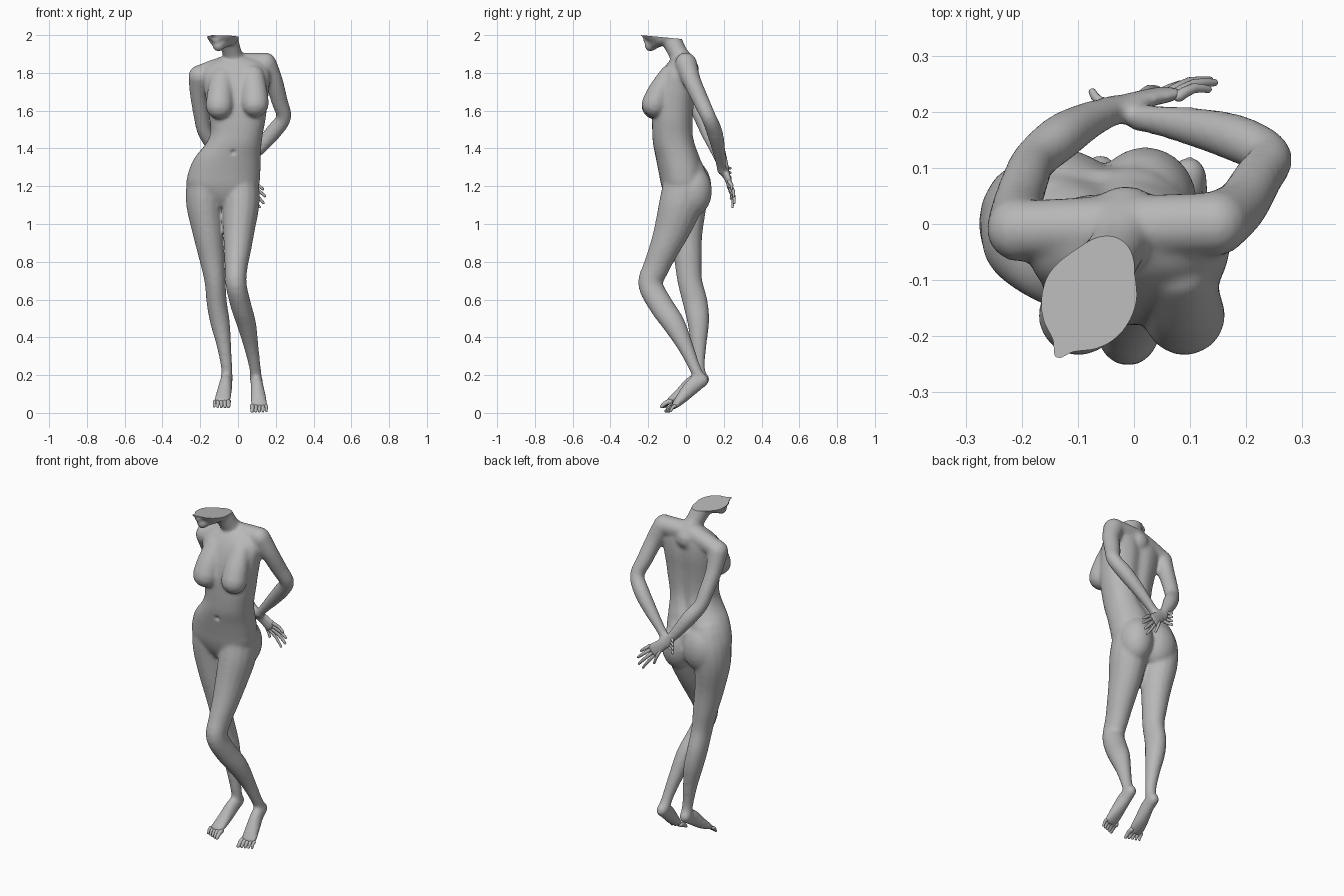
import bpy, bmesh, math
from mathutils import Vector, Matrix

stone = bpy.data.materials.new("grey_stone")
stone.diffuse_color = (0.48, 0.48, 0.48, 1)


def catmull(rows, n):
    """Smoothly interpolate rows of numbers, n steps per span."""
    P = [rows[0]] + rows + [rows[-1]]
    out = []
    for i in range(1, len(P) - 2):
        for k in range(n):
            t = k / n
            out.append([0.5 * (2 * b + (c - a) * t + (2 * a - 5 * b + 4 * c - d) * t * t
                        + (3 * b - a - 3 * c + d) * t ** 3)
                        for a, b, c, d in zip(P[i - 1], P[i], P[i + 1], P[i + 2])])
    return out + [list(rows[-1])]


def skin(bm, rings):
    """Bridge rings of points and cap both ends."""
    vs = [[bm.verts.new(p) for p in r] for r in rings]
    n = len(vs[0])
    for a, b in zip(vs, vs[1:]):
        for i in range(n):
            j = (i + 1) % n
            bm.faces.new((a[i], a[j], b[j], b[i]))
    bm.faces.new(vs[0][::-1])
    bm.faces.new(vs[-1])


def ball(bm, c, r, turn=0):
    m = Matrix.Translation(c) @ Matrix.Rotation(turn, 4, 'Z') @ Matrix.Diagonal((*r, 1))
    bmesh.ops.create_uvsphere(bm, u_segments=20, v_segments=12, radius=1, matrix=m)


def tube(bm, rows, ref=(0, 1, 0), n=4, seg=16):
    """Rows are x, y, z, half width, half thickness (measured along ref); ends rounded."""
    rows = catmull([list(r) + ([r[3]] if len(r) == 4 else []) for r in rows], n)
    pts = [Vector(r[:3]) for r in rows]
    rings, last = [], len(rows) - 1
    for i, r in enumerate(rows):
        t = (pts[min(i + 1, last)] - pts[max(i - 1, 0)]).normalized()
        side = t.cross(Vector(ref)).normalized()
        up = side.cross(t)
        # extra shrinking rings form the rounded ends
        steps = [(0, 1)]
        if i == 0:
            steps = [(-math.sin(a), math.cos(a)) for a in (1.4, 0.95, 0.5, 0)]
        if i == last:
            steps = [(math.sin(a), math.cos(a)) for a in (0, 0.5, 0.95, 1.4)]
        for s, k in steps:
            c = pts[i] + t * s * min(r[3], r[4])
            rings.append([c + side * r[3] * k * math.cos(2 * math.pi * j / seg)
                          + up * r[4] * k * math.sin(2 * math.pi * j / seg) for j in range(seg)])
    skin(bm, rings)


def finish(name, bm):
    bmesh.ops.recalc_face_normals(bm, faces=bm.faces)
    me = bpy.data.meshes.new(name)
    bm.to_mesh(me)
    bm.free()
    ob = bpy.data.objects.new(name, me)
    bpy.context.collection.objects.link(ob)
    me.materials.append(stone)
    bpy.ops.object.select_all(action='DESELECT')
    ob.select_set(True)
    bpy.context.view_layer.objects.active = ob
    return ob


body = bmesh.new()

# trunk: z, left, right, front, back; a groove runs down the spine
trunk = [(1.09, -0.14, -0.03, -0.075, 0.05), (1.14, -0.2, 0.05, -0.108, 0.08),
         (1.2, -0.268, 0.108, -0.13, 0.1),
         (1.27, -0.264, 0.118, -0.144, 0.1), (1.35, -0.23, 0.12, -0.16, 0.078),
         (1.42, -0.174, 0.124, -0.174, 0.052), (1.48, -0.147, 0.132, -0.178, 0.04),
         (1.55, -0.15, 0.145, -0.18, 0.04), (1.63, -0.164, 0.155, -0.178, 0.046),
         (1.72, -0.18, 0.165, -0.16, 0.056), (1.80, -0.188, 0.168, -0.13, 0.056),
         (1.855, -0.14, 0.13, -0.095, 0.045), (1.885, -0.08, 0.06, -0.06, 0.03)]
rings = []
for z, x0, x1, y0, y1 in catmull([list(r) for r in trunk], 4):
    ring = []
    for j in range(48):
        a = 2 * math.pi * j / 48
        c, s = math.cos(a), math.sin(a)
        groove = 0.016 * math.exp(-(c / 0.15) ** 2) if s > 0 and z > 1.3 else 0
        c, s = math.copysign(abs(c) ** 0.85, c), math.copysign(abs(s) ** 0.85, s)
        ring.append(((x0 + x1) / 2 + (x1 - x0) / 2 * c,
                     (y0 + y1) / 2 + (y1 - y0) / 2 * s - groove, z))
    rings.append(ring)
skin(body, rings)

# chest: round below, sloping up toward the collar
for x, z in ((-0.098, 1.624), (0.09, 1.634)):
    tube(body, [(x, -0.166, z, 0.074, 0.07), (x * 0.95, -0.137, z + 0.07, 0.07, 0.064),
                (x * 0.85, -0.095, z + 0.16, 0.06, 0.045)])

# hips
ball(body, (-0.135, 0.035, 1.195), (0.115, 0.1, 0.14))
ball(body, (0.02, 0.038, 1.175), (0.093, 0.1, 0.135))

# shoulder line and neck
tube(body, [(-0.2, -0.01, 1.79, 0.053), (-0.03, -0.005, 1.845, 0.056), (0.14, 0, 1.85, 0.057)])
tube(body, [(-0.015, -0.005, 1.82, 0.075), (-0.022, -0.02, 1.865, 0.06),
            (-0.032, -0.045, 1.91, 0.051), (-0.055, -0.08, 1.98, 0.056)])

# lower head, turned to one side
turn = -0.45
ball(body, (-0.08, -0.128, 2.025), (0.094, 0.108, 0.082), turn)
ball(body, (-0.104, -0.188, 1.944), (0.032, 0.032, 0.032), turn)
for corner in ((-0.125, -0.11, 1.985), (-0.03, -0.13, 1.985)):
    tube(body, [(-0.104, -0.183, 1.948, 0.03), (*corner, 0.034)], ref=(0, 0, 1))
ball(body, (-0.122, -0.21, 1.974), (0.026, 0.018, 0.013), turn)
ball(body, (-0.13, -0.224, 2.002), (0.018, 0.022, 0.013), turn)

# arms
tube(body, [(-0.205, -0.01, 1.782, 0.059), (-0.208, 0.03, 1.68, 0.046), (-0.193, 0.08, 1.57, 0.042),
            (-0.176, 0.115, 1.49, 0.04), (-0.13, 0.155, 1.42, 0.042), (-0.08, 0.185, 1.345, 0.034),
            (-0.03, 0.205, 1.28, 0.026)])
tube(body, [(0.145, 0, 1.85, 0.059), (0.188, 0.03, 1.76, 0.049), (0.22, 0.08, 1.65, 0.044),
            (0.242, 0.12, 1.565, 0.04), (0.19, 0.15, 1.49, 0.043), (0.12, 0.17, 1.41, 0.037),
            (0.04, 0.185, 1.32, 0.027), (0.01, 0.19, 1.285, 0.027)])

# palms
tube(body, [(-0.03, 0.205, 1.28, 0.026, 0.023), (0.015, 0.222, 1.24, 0.037, 0.017),
            (0.06, 0.232, 1.2, 0.043, 0.015)])
tube(body, [(0.01, 0.19, 1.285, 0.027, 0.022), (-0.04, 0.213, 1.27, 0.042, 0.018)])

# legs
tube(body, [(-0.15, -0.01, 1.28, 0.1, 0.11), (-0.17, 0, 1.2, 0.104, 0.118),
            (-0.177, 0, 1.1, 0.097, 0.11), (-0.158, 0, 0.95, 0.081, 0.088),
            (-0.138, 0.01, 0.82, 0.068, 0.074), (-0.122, 0.02, 0.7, 0.056, 0.066),
            (-0.112, 0.05, 0.58, 0.054, 0.066), (-0.095, 0.065, 0.48, 0.052, 0.058),
            (-0.075, 0.067, 0.36, 0.039, 0.042), (-0.06, 0.07, 0.24, 0.03), (-0.06, 0.085, 0.18, 0.033)])
tube(body, [(0.0, -0.015, 1.28, 0.098, 0.115), (0.012, -0.005, 1.2, 0.1, 0.12),
            (0.014, -0.03, 1.1, 0.099, 0.115), (0.005, -0.07, 0.98, 0.086, 0.098),
            (-0.002, -0.115, 0.87, 0.073, 0.08), (-0.01, -0.158, 0.77, 0.061, 0.07),
            (-0.01, -0.188, 0.68, 0.056, 0.066), (0.015, -0.132, 0.57, 0.055, 0.065),
            (0.045, -0.064, 0.47, 0.051, 0.06), (0.07, -0.002, 0.35, 0.039, 0.042),
            (0.09, 0.046, 0.24, 0.031), (0.095, 0.075, 0.18, 0.033)])

# feet
tube(body, [(-0.06, 0.092, 0.178, 0.032, 0.036), (-0.064, 0.04, 0.158, 0.034, 0.044),
            (-0.075, -0.03, 0.1, 0.042, 0.032), (-0.085, -0.085, 0.063, 0.045, 0.018)], ref=(0, 0, 1))
tube(body, [(0.098, 0.088, 0.174, 0.032, 0.036), (0.1, 0.04, 0.146, 0.034, 0.044),
            (0.108, -0.02, 0.082, 0.042, 0.032), (0.113, -0.06, 0.038, 0.047, 0.018)], ref=(0, 0, 1))

# fuse into one smooth skin
ob = finish("body", body)
rm = ob.modifiers.new("fuse", 'REMESH')
rm.mode, rm.voxel_size = 'VOXEL', 0.008
sm = ob.modifiers.new("soften", 'SMOOTH')
sm.factor, sm.iterations = 0.5, 14
for m in ("fuse", "soften"):
    bpy.ops.object.modifier_apply(modifier=m)

# navel dent, then flat cut through the head
bm = bmesh.new()
bm.from_mesh(ob.data)
for v in bm.verts:
    if v.co.y < -0.1:
        v.co.y += 0.012 * math.exp(-((v.co.x + 0.025) ** 2 + (v.co.z - 1.38) ** 2) / 0.00015)
bmesh.ops.bisect_plane(bm, geom=bm.verts[:] + bm.edges[:] + bm.faces[:],
                       plane_co=(0, -0.24, 2.0), plane_no=(0, 0.095, 1), clear_outer=True)
bmesh.ops.holes_fill(bm, edges=[e for e in bm.edges if e.is_boundary], sides=0)
bm.to_mesh(ob.data)
bm.free()
bpy.ops.object.shade_smooth_by_angle(angle=math.radians(50))


def digits(name, rows, ref=(0, 1, 0)):
    """Each row: start, end, bend offset, radius."""
    bm = bmesh.new()
    for a, b, bend, r in rows:
        mid = (Vector(a) + Vector(b)) / 2 + Vector(bend)
        tube(bm, [(*a, r * 1.15), (*mid, r), (*b, r * 0.75)], ref, n=2, seg=10)
    finish(name, bm)
    bpy.ops.object.shade_smooth_by_angle(angle=math.radians(50))


# open hand and gripping hand
out = (0, 0.008, 0)
digits("open_hand_fingers", [((0.08, 0.228, 1.225), (0.132, 0.24, 1.185), out, 0.009),
                             ((0.075, 0.232, 1.205), (0.143, 0.252, 1.148), out, 0.009),
                             ((0.064, 0.234, 1.188), (0.135, 0.256, 1.112), out, 0.009),
                             ((0.05, 0.234, 1.176), (0.115, 0.246, 1.09), out, 0.008),
                             ((0.01, 0.225, 1.22), (0.045, 0.238, 1.135), out, 0.009)])
digits("gripping_hand_fingers", [((-0.035, 0.212, 1.30 - 0.02 * i), (-0.074, 0.235, 1.295 - 0.024 * i),
                                  (-0.008, -0.004, 0), 0.009) for i in range(4)])

# toes, largest on the inner side of each foot
for name, x, y, z, s in (("left_toes", -0.088, -0.084, 0.06, -1), ("right_toes", 0.113, -0.06, 0.036, 1)):
    digits(name, [((x + s * (i - 2) * 0.018, y, z), (x + s * (i - 2) * 0.019, y - 0.045 + i * 0.006, z - 0.026),
                   (0, 0, 0.006), 0.0125 - i * 0.001) for i in range(5)], ref=(1, 0, 0))
